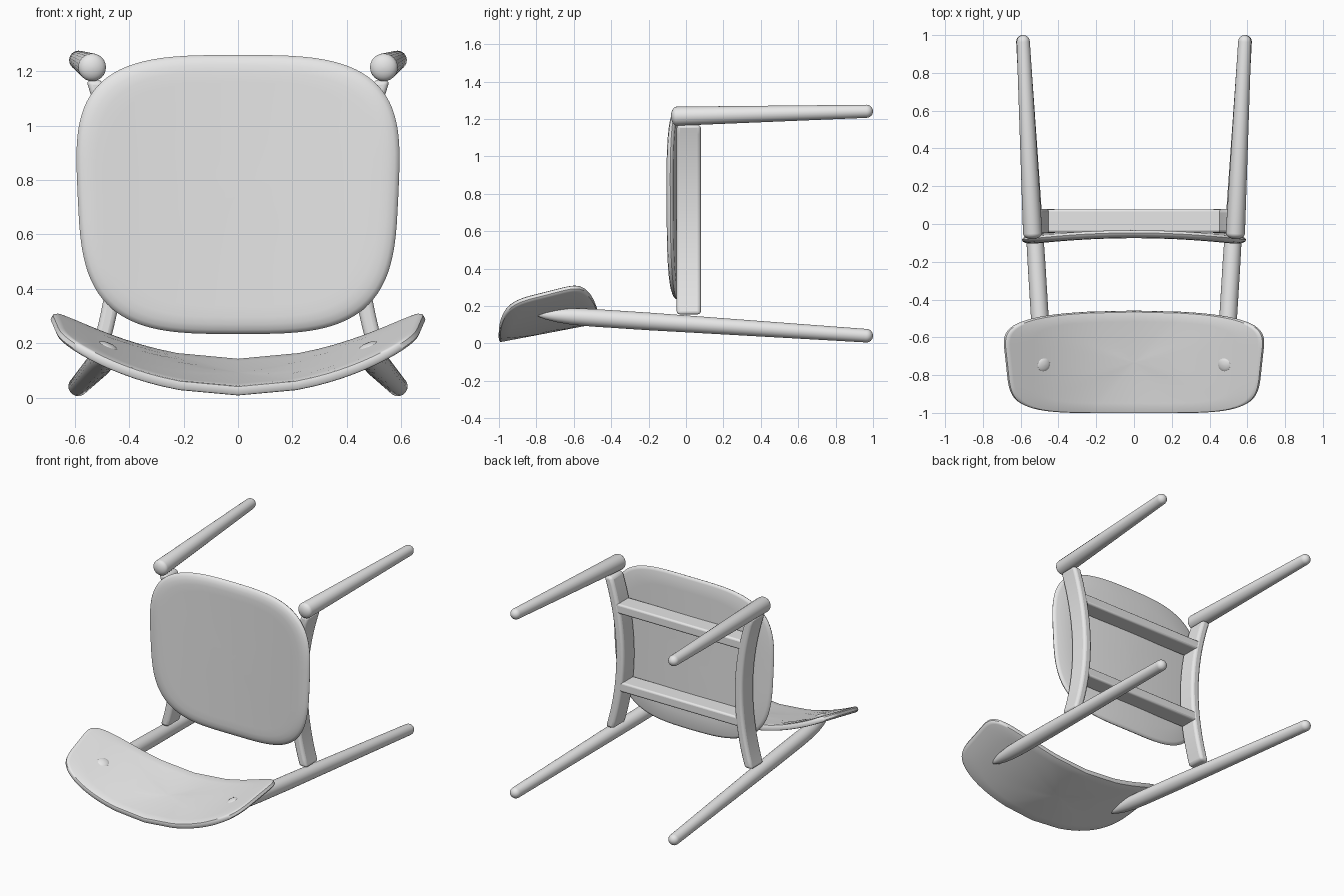
import bpy
import bmesh
from math import cos, sin, pi, radians
from mathutils import Vector

cube = bpy.data.objects.get("Cube")
if cube:
    bpy.data.objects.remove(cube, do_unlink=True)

GREY = (0.8, 0.8, 0.8, 1)
mat = bpy.data.materials.new("plain_grey")
mat.use_nodes = True
mat.diffuse_color = GREY
mat.node_tree.nodes["Principled BSDF"].inputs["Base Color"].default_value = GREY


def loft(name, rings, bevel=0):
    """Skin a list of equal closed rings, cap both ends and shade smooth."""
    bm = bmesh.new()
    loops = [[bm.verts.new(p) for p in ring] for ring in rings]
    n = len(loops[0])
    for a, b in zip(loops, loops[1:]):
        for i in range(n):
            j = (i + 1) % n
            bm.faces.new((a[i], a[j], b[j], b[i]))
    bm.faces.new(loops[0])
    bm.faces.new(loops[-1])
    bmesh.ops.recalc_face_normals(bm, faces=bm.faces)
    mesh = bpy.data.meshes.new(name)
    bm.to_mesh(mesh)
    bm.free()
    mesh.materials.append(mat)
    obj = bpy.data.objects.new(name, mesh)
    bpy.context.collection.objects.link(obj)
    if bevel:
        mod = obj.modifiers.new("soft_edges", "BEVEL")
        mod.width, mod.segments = bevel, 3
        mod.limit_method, mod.angle_limit = "ANGLE", radians(40)
    bpy.ops.object.select_all(action="DESELECT")
    obj.select_set(True)
    bpy.context.view_layer.objects.active = obj
    bpy.ops.object.shade_smooth_by_angle(angle=radians(40))
    return obj


def turned(name, start, end, profile, sides=24):
    """Round part along an axis; profile is (distance, radius), negative from the end."""
    start, end = Vector(start), Vector(end)
    axis = end - start
    length = axis.length
    axis.normalize()
    side = axis.orthogonal().normalized()
    other = axis.cross(side)
    rings = []
    for d, r in profile:
        centre = start + axis * (d if d >= 0 else length + d)
        rings.append([centre + r * (cos(a) * side + sin(a) * other)
                      for a in (2 * pi * i / sides for i in range(sides))])
    return loft(name, rings)


def dome(r, depth, at_end):
    """Profile of a rounded end."""
    angles = [pi / 2 * k / 6 for k in range(6)]
    pts = [(depth * (1 - sin(a)) + 0.0001, r * cos(a)) for a in angles]
    pts.append((0.0001, r * 0.05))
    return [(-d, q) for d, q in pts] if at_end else pts[::-1]


def panel(name, power, edge, place, sides=96):
    """Rounded-square shell; edge is (scale, height) from front to back."""
    def power_curve(c):
        return abs(c) ** (2 / power) * (1 if c >= 0 else -1)
    inner = [0.02, 0.2, 0.4, 0.6, 0.8]
    profile = ([(s, edge[0][1]) for s in inner] + edge
               + [(s, edge[-1][1]) for s in reversed(inner)])
    rings = []
    for s, h in profile:
        rings.append([place(s * power_curve(cos(a)), s * power_curve(sin(a)), h)
                      for a in (2 * pi * i / sides for i in range(sides))])
    return loft(name, rings)


# Seat: pillow-edged panel, hollowed across its width
def seat_point(u, v, h):
    x = 0.59 * u * (1 + 0.04 * v)
    y = -0.053 - 0.038 * (x / 0.6) ** 2
    return (x, y - h, 0.747 + 0.513 * v)


panel("seat", 3.4, [(0.88, 0.022), (0.93, 0.019), (0.97, 0.012), (0.99, 0.004),
                    (1.0, -0.006), (0.99, -0.015), (0.965, -0.02)], seat_point)


# Backrest: tilted panel curved around the sitter
def back_point(u, v, h):
    x = 0.675 * u * (1 + 0.04 * v)
    y = -0.73 + 0.27 * v - 0.045 * max(v, 0) * (x / 0.685) ** 2
    z = 0.024 + 0.19 * (y + 1) + 0.43 * x * x
    normal = Vector((-0.86 * x, -0.19, 1)).normalized()
    return Vector((x, y, z)) + normal * h


panel("backrest", 5, [(0.97, 0.018), (0.988, 0.016), (1.0, 0.009),
                      (1.0, -0.009), (0.988, -0.016), (0.97, -0.018)], back_point)


# Frame: side rails bow inward, two cross rails join them
def rail_x(z):
    return 0.44 + 0.32 * (z - 0.66) ** 2 + 0.012 * (z - 0.66)


def box_ring(lo, hi, z, x):
    return [(x + dx, y, z) for dx, y in
            ((-0.03, lo), (0.03, lo), (0.03, hi), (-0.03, hi))]


for side, label in ((1, "left"), (-1, "right")):
    heights = [0.155 + 1.013 * i / 20 for i in range(21)]
    loft(label + "_side_rail",
         [box_ring(-0.05, 0.08, z, side * rail_x(z)) for z in heights], 0.018)

    # Front leg
    turned(label + "_front_leg", (side * 0.535, -0.08, 1.214), (side * 0.588, 1.0, 1.242),
           dome(0.051, 0.03, False) + dome(0.035, 0.035, True))

    # Rear leg, tapering to a tip under the backrest
    tip = [(0, 0.004), (0.01, 0.012), (0.05, 0.025), (0.11, 0.036), (0.19, 0.044),
           (0.3, 0.047), (0.6, 0.047)]
    turned(label + "_rear_leg", (side * 0.48, -0.8, 0.157), (side * 0.59, 1.0, 0.039),
           tip + dome(0.036, 0.035, True))

    # Dowel button on the backrest
    u, v = side * 0.485 / 0.675, -0.045
    turned(label + "_dowel_button", back_point(u, v, 0.01), back_point(u, v, 0.028),
           [(0.0, 0.037), (0.008, 0.037), (0.012, 0.032), (0.016, 0.02), (0.018, 0.004)])

for z, label in ((0.45, "rear"), (0.97, "front")):
    half = rail_x(z)
    loft(label + "_cross_rail",
         [[(x, y, z + dz) for y, dz in
           ((-0.045, -0.032), (0.078, -0.032), (0.078, 0.032), (-0.045, 0.032))]
          for x in (-half, half)], 0.012)
